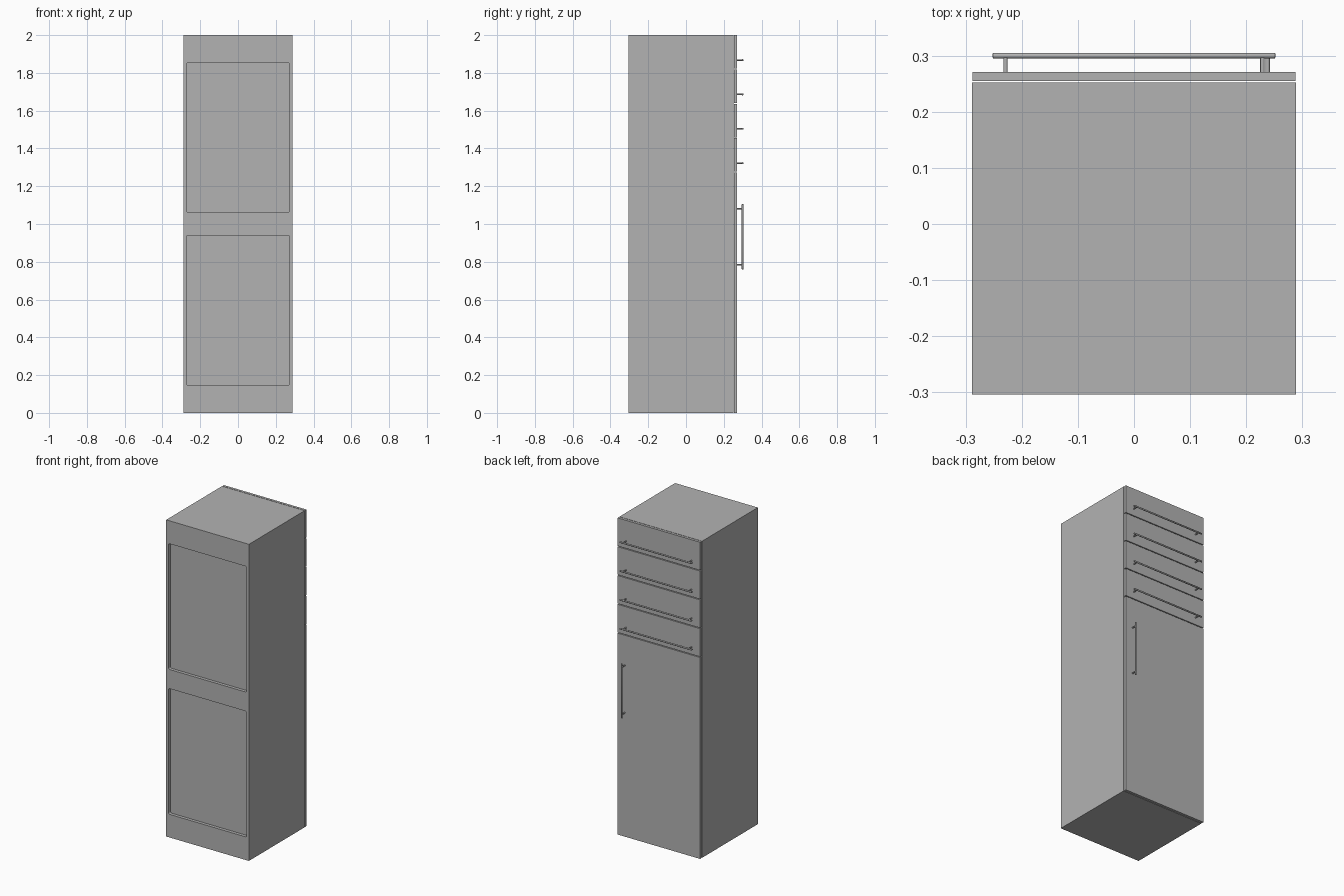
import bpy, bmesh
from mathutils import Vector

if "Cube" in bpy.data.objects:
    bpy.data.objects.remove(bpy.data.objects["Cube"], do_unlink=True)

grey = bpy.data.materials.new("plain grey")
grey.use_nodes = True
grey.diffuse_color = (0.45, 0.45, 0.45, 1)
grey.node_tree.nodes["Principled BSDF"].inputs["Base Color"].default_value = grey.diffuse_color


def add_object(name, bm):
    mesh = bpy.data.meshes.new(name)
    bm.to_mesh(mesh)
    bm.free()
    obj = bpy.data.objects.new(name, mesh)
    bpy.context.collection.objects.link(obj)
    mesh.materials.append(grey)
    return obj


def box(name, low, high, round_y=0):
    """Box between two corners; round_y rounds the edges that run along y."""
    bm = bmesh.new()
    bmesh.ops.create_cube(bm, size=1)
    low, high = Vector(low), Vector(high)
    for v in bm.verts:
        v.co = (low + high) / 2 + v.co * (high - low)
    if round_y:
        edges = [e for e in bm.edges if abs(e.verts[0].co.y - e.verts[1].co.y) > 1e-4]
        bmesh.ops.bevel(bm, geom=edges, offset=round_y, segments=4,
                        profile=0.5, affect='EDGES')
    return add_object(name, bm)


def rod(bm, start, end, radius, round_ends=0):
    start, end = Vector(start), Vector(end)
    axis = end - start
    matrix = axis.to_track_quat('Z', 'Y').to_matrix().to_4x4()
    matrix.translation = (start + end) / 2
    made = bmesh.ops.create_cone(bm, cap_ends=True, segments=16, radius1=radius,
                                 radius2=radius, depth=axis.length, matrix=matrix)
    if round_ends:
        caps = {f for v in made["verts"] for f in v.link_faces if len(f.verts) > 4}
        rims = list({e for f in caps for e in f.edges})
        bmesh.ops.bevel(bm, geom=rims, offset=round_ends, segments=2,
                        profile=0.5, affect='EDGES')


def handle(name, start, end, inset):
    """Round bar standing off the fronts on two posts."""
    bm = bmesh.new()
    start, end = Vector(start), Vector(end)
    step = (end - start).normalized() * inset
    rod(bm, start, end, 0.005, 0.002)
    for p in (start + step, end - step):
        rod(bm, (p.x, FRONT_Y - 0.001, p.z), p, 0.004)
    obj = add_object(name, bm)
    bpy.ops.object.select_all(action='DESELECT')
    obj.select_set(True)
    bpy.context.view_layer.objects.active = obj
    bpy.ops.object.shade_smooth_by_angle()


HALF, FRONT_Y, BAR_Y = 0.288, 0.271, 0.30

# Cabinet body with two shallow rounded recesses in its front
body = box("cabinet_body", (-0.289, -0.304, 0), (0.289, 0.252, 2))
for z in (0.146, 1.061):
    cutter = box("recess_cutter", (-0.273, -0.4, z), (0.273, -0.284, z + 0.794), 0.01)
    cutter.hide_render = True
    cut = body.modifiers.new("recess", 'BOOLEAN')
    cut.operation, cut.solver, cut.object = 'DIFFERENCE', 'EXACT', cutter
    bpy.context.view_layer.objects.active = body
    bpy.ops.object.modifier_apply(modifier=cut.name)
    bpy.data.objects.remove(cutter, do_unlink=True)

# Four drawer fronts with long bar handles
PITCH = 0.182
for i in range(4):
    top = 2 - i * PITCH
    box(f"drawer_front_{i + 1}", (-HALF, 0.255, top - PITCH + 0.005), (HALF, FRONT_Y, top))
    z = top - 0.132
    handle(f"drawer_handle_{i + 1}", (-0.252, BAR_Y, z), (0.252, BAR_Y, z), 0.023)

# Tall door with an upright handle
box("door", (-HALF, 0.255, 0), (HALF, FRONT_Y, 2 - 4 * PITCH))
handle("door_handle", (0.238, BAR_Y, 0.76), (0.238, BAR_Y, 1.105), 0.023)
